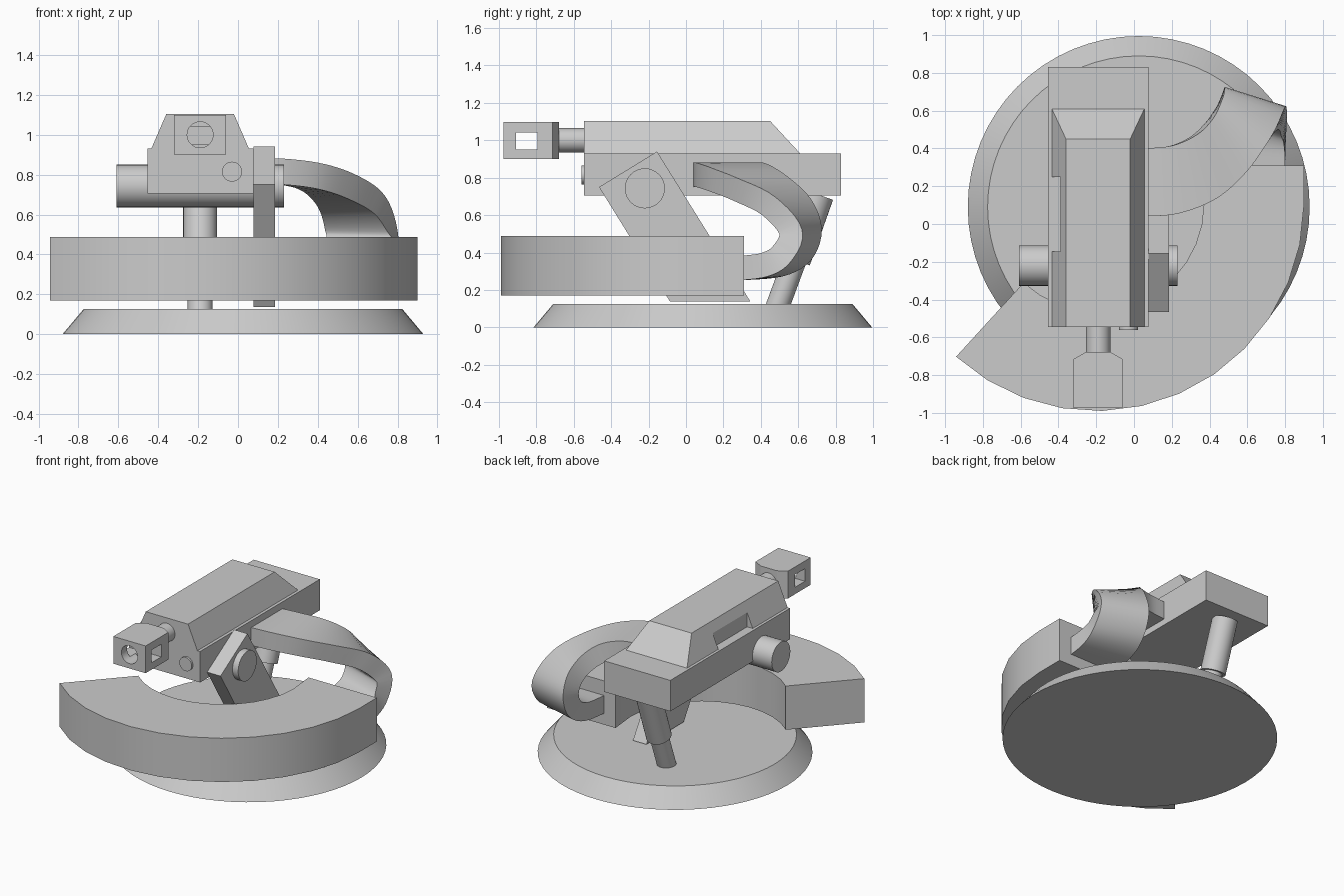
import bpy, bmesh, math
from mathutils import Vector

if "Cube" in bpy.data.objects:
    bpy.data.objects.remove(bpy.data.objects["Cube"])

CX = -0.19  # centre line of the gun body


def finish(name, bm, smooth=True):
    bmesh.ops.recalc_face_normals(bm, faces=bm.faces)
    me = bpy.data.meshes.new(name)
    bm.to_mesh(me)
    bm.free()
    ob = bpy.data.objects.new(name, me)
    bpy.context.collection.objects.link(ob)
    if smooth:
        bpy.ops.object.select_all(action='DESELECT')
        bpy.context.view_layer.objects.active = ob
        ob.select_set(True)
        bpy.ops.object.shade_smooth_by_angle(angle=math.radians(30))
    return ob


def loft(name, rings, smooth=False):
    """Bridge equal-length rings of points and cap both ends."""
    bm = bmesh.new()
    vs = [[bm.verts.new(p) for p in r] for r in rings]
    n = len(vs[0])
    for a, b in zip(vs, vs[1:]):
        for i in range(n):
            j = (i + 1) % n
            bm.faces.new((a[i], a[j], b[j], b[i]))
    bm.faces.new(vs[0])
    bm.faces.new(vs[-1])
    return finish(name, bm, smooth)


def rod(name, a, b, r1, r2=None, seg=32):
    """Cylinder or cone between two points."""
    a, b = Vector(a), Vector(b)
    bm = bmesh.new()
    bmesh.ops.create_cone(bm, cap_ends=True, segments=seg, radius1=r1,
                          radius2=r1 if r2 is None else r2, depth=(b - a).length)
    m = (b - a).to_track_quat('Z', 'Y').to_matrix().to_4x4()
    m.translation = (a + b) / 2
    bm.transform(m)
    return finish(name, bm)


def rect(x0, x1, y0, y1, z):
    return [(x0, y0, z), (x1, y0, z), (x1, y1, z), (x0, y1, z)]


def box(name, x0, x1, y0, y1, z0, z1):
    return loft(name, [rect(x0, x1, y0, y1, z0), rect(x0, x1, y0, y1, z1)])


def cut(ob, cutter):
    cutter.hide_render = True
    mod = ob.modifiers.new("cut", 'BOOLEAN')
    mod.operation, mod.solver, mod.object = 'DIFFERENCE', 'EXACT', cutter
    bpy.context.view_layer.objects.active = ob
    bpy.ops.object.modifier_apply(modifier=mod.name)
    bpy.data.objects.remove(cutter)


# Base disc
rod("base_disc", (0.025, 0.09, 0), (0.025, 0.09, 0.125), 0.905, 0.80, seg=64)

# Curved shield: sector of a ring
C, N = (-0.2, 0.11), 13
rings = []
for i in range(N + 1):
    t = math.radians(-132.4 + (132.4 + 10.5) * i / N)
    ro, ri = 1.1, 0.57
    if i == N:                       # right end is cut square across
        pts = [(0.9, 0.31), (0.35, 0.31)]
    else:
        pts = [(C[0] + r * math.cos(t), C[1] + r * math.sin(t)) for r in (ro, ri)]
    (ax, ay), (bx, by) = pts
    rings.append([(ax, ay, 0.17), (bx, by, 0.17), (bx, by, 0.488), (ax, ay, 0.488)])
loft("curved_shield", rings, smooth=True)

# Receiver: lower block and tapered cover with a side notch
box("receiver_lower", -0.455, 0.077, -0.545, 0.83, 0.705, 0.93)
cover = loft("receiver_cover", [rect(-0.435, 0.055, -0.545, 0.61, 0.93),
                                rect(-0.36, -0.02, -0.545, 0.45, 1.103)])
cut(cover, box("notch_cutter", -0.6, -0.39, -0.145, 0.25, 0.90, 1.2))

# Barrel and small front port
rod("barrel", (CX, -0.69, 1.0), (CX, -0.50, 1.0), 0.065)
rod("front_port", (-0.03, -0.56, 0.815), (-0.03, -0.50, 0.815), 0.05)

# Muzzle block with bore and side window
half = [(0.13, -0.975), (0.13, -0.715), (0.065, -0.678)]
outline = half + [(-x, y) for x, y in reversed(half)]
muzzle = loft("muzzle_block", [[(CX + x, y, z) for x, y in outline] for z in (0.90, 1.098)])
cut(muzzle, box("window_cutter", CX - 0.3, CX + 0.3, -0.91, -0.795, 0.95, 1.042))
cut(muzzle, rod("bore_cutter", (CX, -1.1, 1.0), (CX, -0.85, 1.0), 0.065))

# Pivot pin and slanted bracket plate
rod("pivot_pin", (-0.61, -0.22, 0.743), (0.23, -0.22, 0.743), 0.107)
plate = [(-0.155, 0.94), (-0.465, 0.75), (-0.085, 0.137), (0.345, 0.137)]
loft("bracket_plate", [[(x, y, z) for y, z in plate] for x in (0.077, 0.185)])

# Leaning strut in two thicknesses
rod("strut_lower", (CX, 0.487, 0.105), (CX, 0.60, 0.41), 0.063)
rod("strut_upper", (CX, 0.582, 0.36), (CX, 0.706, 0.71), 0.085)

# Feed chute: (left edge, right edge) stations, smoothed and thickened
stations = [
    ((.06, .40, .815), (.06, .04, .815)),
    ((.20, .415, .815), (.23, .055, .815)),
    ((.32, .47, .79), (.42, .13, .79)),
    ((.40, .55, .73), (.58, .27, .735)),
    ((.445, .63, .64), (.71, .44, .65)),
    ((.46, .665, .52), (.78, .56, .51)),
    ((.46, .62, .40), (.795, .51, .39)),
    ((.45, .50, .335), (.80, .42, .335)),
    ((.44, .28, .315), (.80, .28, .315)),
]


def smooth_path(pts, steps=5):
    pts = [Vector(p) for p in pts]
    ext = [2 * pts[0] - pts[1]] + pts + [2 * pts[-1] - pts[-2]]
    out = []
    for p0, p1, p2, p3 in zip(ext, ext[1:], ext[2:], ext[3:]):
        for k in range(steps):
            t = k / steps
            out.append(0.5 * (2 * p1 + (p2 - p0) * t + (2 * p0 - 5 * p1 + 4 * p2 - p3) * t * t
                              + (3 * p1 - p0 - 3 * p2 + p3) * t ** 3))
    return out + [pts[-1]]


left, right = (smooth_path([s[i] for s in stations]) for i in (0, 1))
rings = []
for i, (l, r) in enumerate(zip(left, right)):
    a, b = max(i - 1, 0), min(i + 1, len(left) - 1)
    tangent = (left[b] - left[a]).normalized() + (right[b] - right[a]).normalized()
    n = tangent.cross(l - r).normalized() * 0.065
    rings.append([l + n, r + n, r - n, l - n])
loft("feed_chute", rings, smooth=True)
